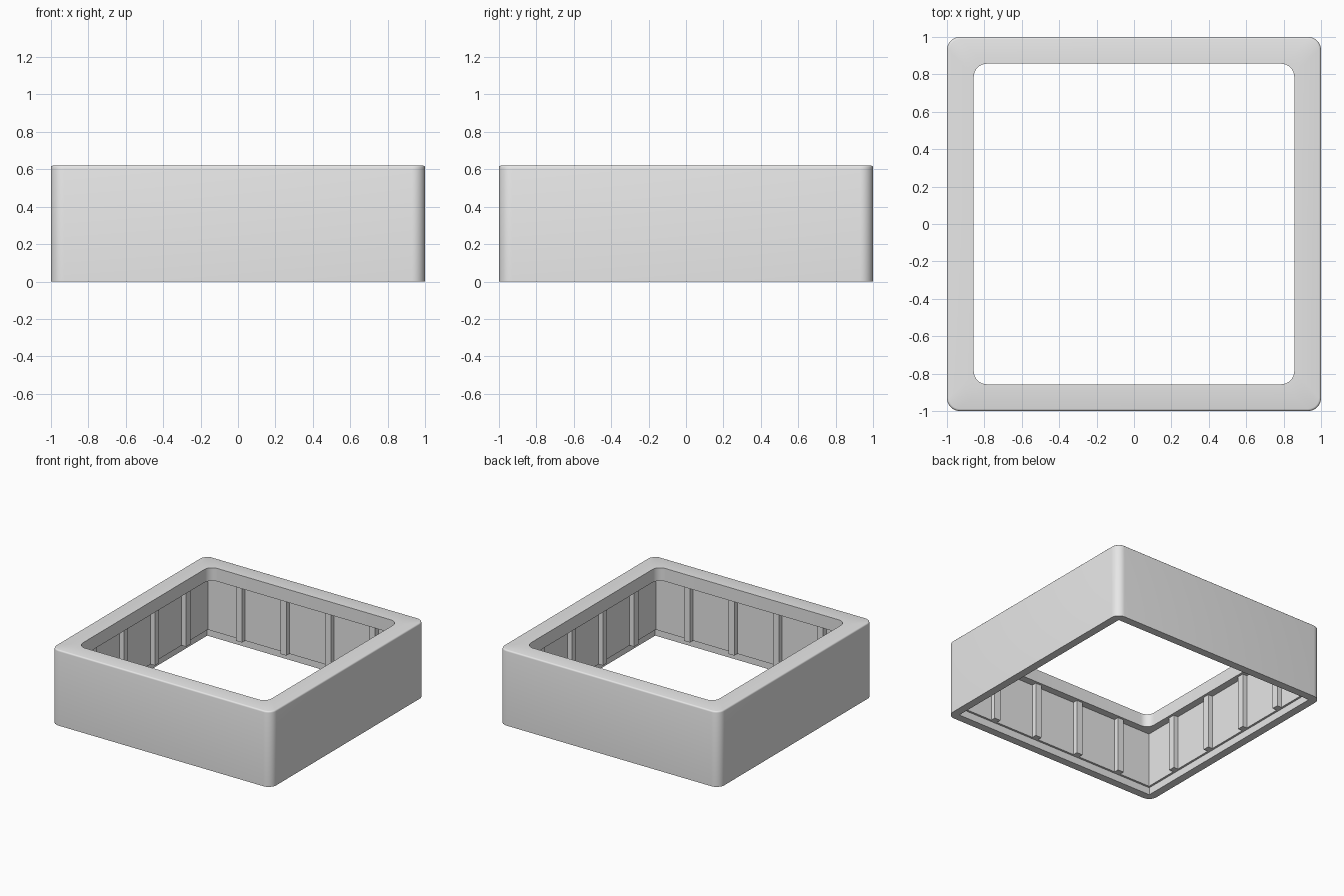
import bpy, bmesh, math
from mathutils import Matrix

old = bpy.data.objects.get("Cube")
if old:
    bpy.data.objects.remove(old, do_unlink=True)

HEIGHT = 0.62
LIP_UNDERSIDE = 0.513
STEP_HEIGHT = 0.06
WALL = 0.917        # inner wall distance from the centre
RIB_FACE = 0.877
RIB_WIDTH = 0.055
RIB_SPACING = 0.404
FILLET = 0.012
CORNER_STEPS = 8

grey = bpy.data.materials.new("light_grey")
grey.use_nodes = True
colour = (0.8, 0.8, 0.8, 1)
grey.diffuse_color = colour
grey.node_tree.nodes["Principled BSDF"].inputs["Base Color"].default_value = colour


def finish(bm, name):
    mesh = bpy.data.meshes.new(name)
    bmesh.ops.recalc_face_normals(bm, faces=bm.faces)
    bm.to_mesh(mesh)
    bm.free()
    mesh.materials.append(grey)
    obj = bpy.data.objects.new(name, mesh)
    bpy.context.collection.objects.link(obj)
    return obj


def square_ring(bm, half, radius, z):
    """Square outline with rounded corners; a zero radius gives sharp ones."""
    ring = []
    for corner in range(4):
        mid = math.radians(45 + 90 * corner)
        cx = math.copysign(half - radius, math.cos(mid))
        cy = math.copysign(half - radius, math.sin(mid))
        for i in range(CORNER_STEPS + 1):
            a = math.radians(90 * (corner + i / CORNER_STEPS))
            ring.append(bm.verts.new((cx + radius * math.cos(a),
                                      cy + radius * math.sin(a), z)))
    return ring


# Frame cross-section: outer wall, filleted top edge, lip, wall, bottom step
sections = [(1, 0.07, 0)]
for i in range(4):
    a = math.radians(30 * i)
    inset = FILLET * (1 - math.cos(a))
    sections.append((1 - inset, 0.07 - inset, HEIGHT - FILLET * (1 - math.sin(a))))
sections += [
    (0.857, 0.07, HEIGHT), (0.857, 0.07, LIP_UNDERSIDE),
    (WALL, 0, LIP_UNDERSIDE), (WALL, 0, STEP_HEIGHT),
    (0.934, 0, STEP_HEIGHT), (0.934, 0, 0),
]
bm = bmesh.new()
rings = [square_ring(bm, *s) for s in sections]
for a, b in zip(rings, rings[1:] + rings[:1]):
    for i in range(len(a)):
        j = (i + 1) % len(a)
        bm.faces.new((a[i], a[j], b[j], b[i]))
bmesh.ops.remove_doubles(bm, verts=bm.verts, dist=0.0001)
frame = finish(bm, "frame")
bpy.ops.object.select_all(action="DESELECT")
frame.select_set(True)
bpy.context.view_layer.objects.active = frame
bpy.ops.object.shade_smooth_by_angle(angle=math.radians(32))

# Four upright ribs on each inner wall
for side, name in enumerate(("left", "back", "right", "front")):
    bm = bmesh.new()
    depth = WALL + 0.005 - RIB_FACE
    for k in range(4):
        place = (Matrix.Rotation(math.pi / 2 * side, 4, "Z")
                 @ Matrix.Translation((RIB_FACE + depth / 2, (k - 1.5) * RIB_SPACING,
                                       (STEP_HEIGHT + LIP_UNDERSIDE) / 2))
                 @ Matrix.Diagonal((depth, RIB_WIDTH, LIP_UNDERSIDE - STEP_HEIGHT, 1)))
        bmesh.ops.create_cube(bm, size=1, matrix=place)
    finish(bm, name + "_wall_ribs")
